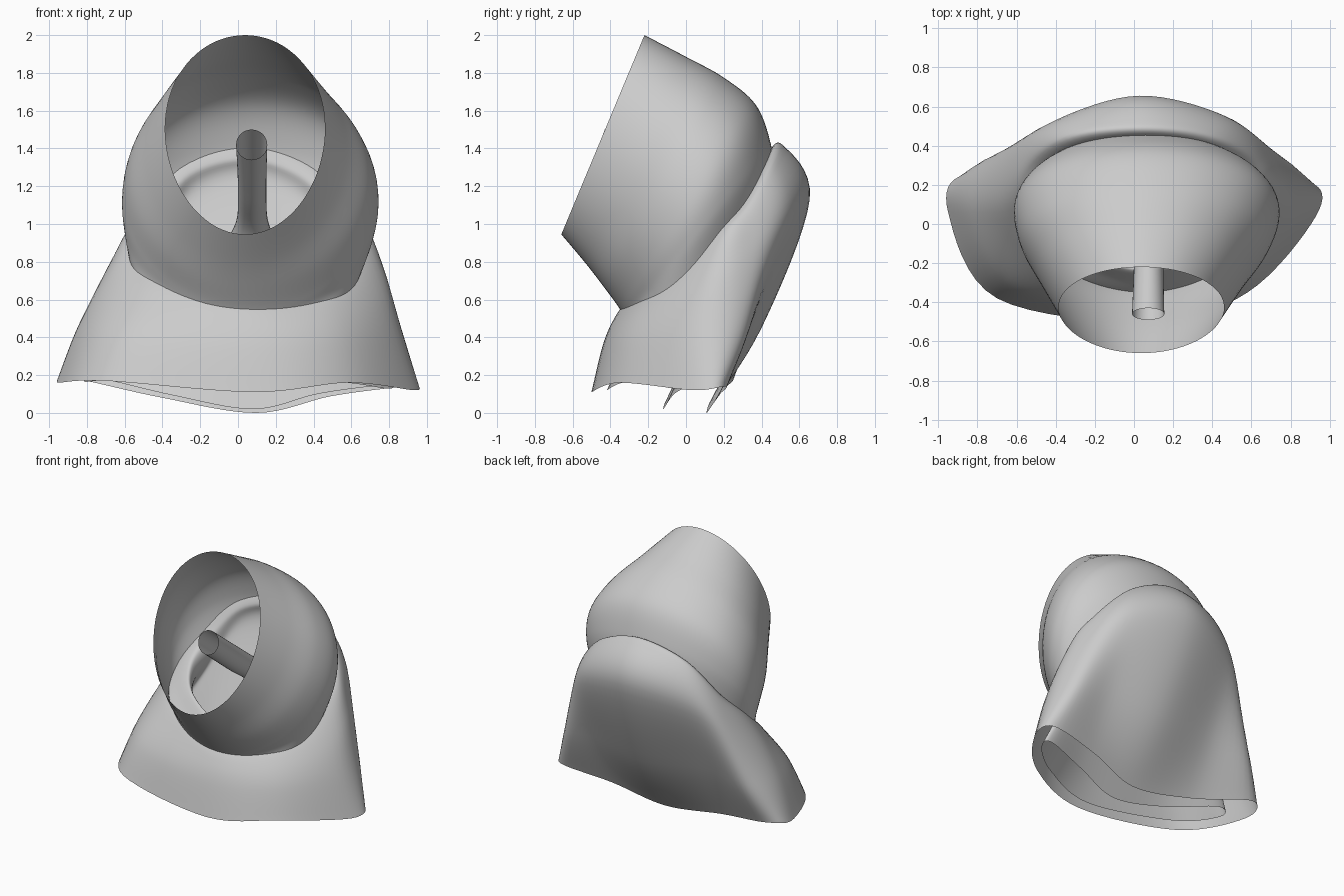
import bpy
from math import sin, cos, pi
from mathutils import Vector as V

if "Cube" in bpy.data.objects:
    bpy.data.objects.remove(bpy.data.objects["Cube"])


def catmull(a, b, c, d, t):
    return 0.5 * (2*b + (c - a)*t + (2*a - 5*b + 4*c - d)*t*t + (3*b - a - 3*c + d)*t**3)


def resample(pts, n, closed):
    """Smooth curve through pts with n steps per span."""
    k, out = len(pts), []
    for i in range(k if closed else k - 1):
        if closed:
            q = [pts[(i + j) % k] for j in (-1, 0, 1, 2)]
        else:
            q = [pts[min(max(i + j, 0), k - 1)] for j in (-1, 0, 1, 2)]
        out += [catmull(*q, s / n) for s in range(n)]
    if not closed:
        out.append(pts[-1].copy())
    return out


def loft(name, rings, n_round, n_along):
    """Smooth open tube running through a series of closed rings."""
    rings = [resample(r, n_round, True) for r in rings]
    cols = [resample(list(c), n_along, False) for c in zip(*rings)]
    w, h = len(cols), len(cols[0])
    verts = [p for c in cols for p in c]
    faces = [(i*h + j, (i+1) % w*h + j, (i+1) % w*h + j + 1, i*h + j + 1)
             for i in range(w) for j in range(h - 1)]
    me = bpy.data.meshes.new(name)
    me.from_pydata(verts, [], faces)
    ob = bpy.data.objects.new(name, me)
    bpy.context.collection.objects.link(ob)
    me.shade_smooth()
    return ob


def oval(top, bot, x0, x1, egg=0.0, n=16):
    """Tilted oval from its top and bottom (y, z) and its x range."""
    ring = []
    for i in range(n):
        a = 2*pi*i/n
        t = (sin(a) + 1) / 2
        x = (x0 + x1)/2 + (x1 - x0)/2 * cos(a) * (1 + egg*sin(a))
        ring.append(V((x, bot[0] + (top[0]-bot[0])*t, bot[1] + (top[1]-bot[1])*t)))
    return ring


# Cape: outer wall rings, ordered front, right, back, left
hem = [(.08, -.5, .11), (.58, -.35, .16), (.93, .04, .12), (.9, .21, .14), (.5, .17, .09),
       (.1, .11, 0), (-.4, .14, .08), (-.86, .25, .18), (-.95, .06, .16), (-.7, -.38, .17)]
low = [(.06, -.44, .36), (.53, -.31, .4), (.84, .05, .45), (.8, .31, .46), (.5, .36, .5),
       (.08, .4, .45), (-.4, .34, .5), (-.76, .33, .46), (-.84, .06, .45), (-.6, -.32, .42)]
high = [(.05, -.38, .5), (.47, -.25, .56), (.76, .1, .72), (.69, .36, .88), (.47, .55, 1.04),
        (.03, .655, 1.13), (-.4, .53, 1.04), (-.63, .36, .85), (-.69, .06, .71), (-.46, -.22, .63)]
fold = [(.05, -.31, .6), (.4, -.17, .68), (.66, .14, .92), (.62, .32, 1.08), (.4, .46, 1.31),
        (.05, .51, 1.42), (-.33, .46, 1.32), (-.54, .3, 1.04), (-.57, .08, .86), (-.38, -.16, .72)]
hem, low, high, fold = [[V(p) for p in r] for r in (hem, low, high, fold)]

# Cape: rounded lip and inner wall, folded down inside the outer one
mid = V((.05, .1, 1.0))
lip = [p.lerp(mid, .19) + V((0, 0, .015)) for p in fold]
inner_top = [p.lerp(mid, .2) - V((0, 0, .15)) for p in fold]
inner_hem = [V((p.x*.85, -.42 + (p.y + .5)*.49 + .12*p.x**2, p.z*.9 + .02)) for p in hem]
inner_mid = [a.lerp(b, .5) for a, b in zip(inner_top, inner_hem)]
loft("cape", [hem, low, high, fold, lip, inner_top, inner_mid, inner_hem], 8, 8)

# Hood: open at the front, its back edge tucked into the cape fold
loft("hood", [oval((-.22, 2.0), (-.66, .945), -.385, .46, .06),
              oval((0, 1.885), (-.53, .79), -.49, .58, .09),
              oval((.2, 1.775), (-.43, .66), -.575, .69, .1),
              oval((.37, 1.63), (-.35, .55), -.61, .74, .1),
              oval((.45, 1.42), (-.32, .49), -.6, .72, .08),
              oval((.48, 1.2), (-.32, .42), -.57, .66)], 5, 8)

# Tube inside the hood, flaring into the inner back wall
loft("inner_tube", [oval((-.43, 1.5), (-.49, 1.34), -.01, .155),
                    oval((-.12, 1.26), (-.2, 1.11), 0, .15),
                    oval((.12, 1.08), (.03, .93), -.01, .16),
                    oval((.31, .99), (.16, .69), -.08, .22)], 2, 6)
